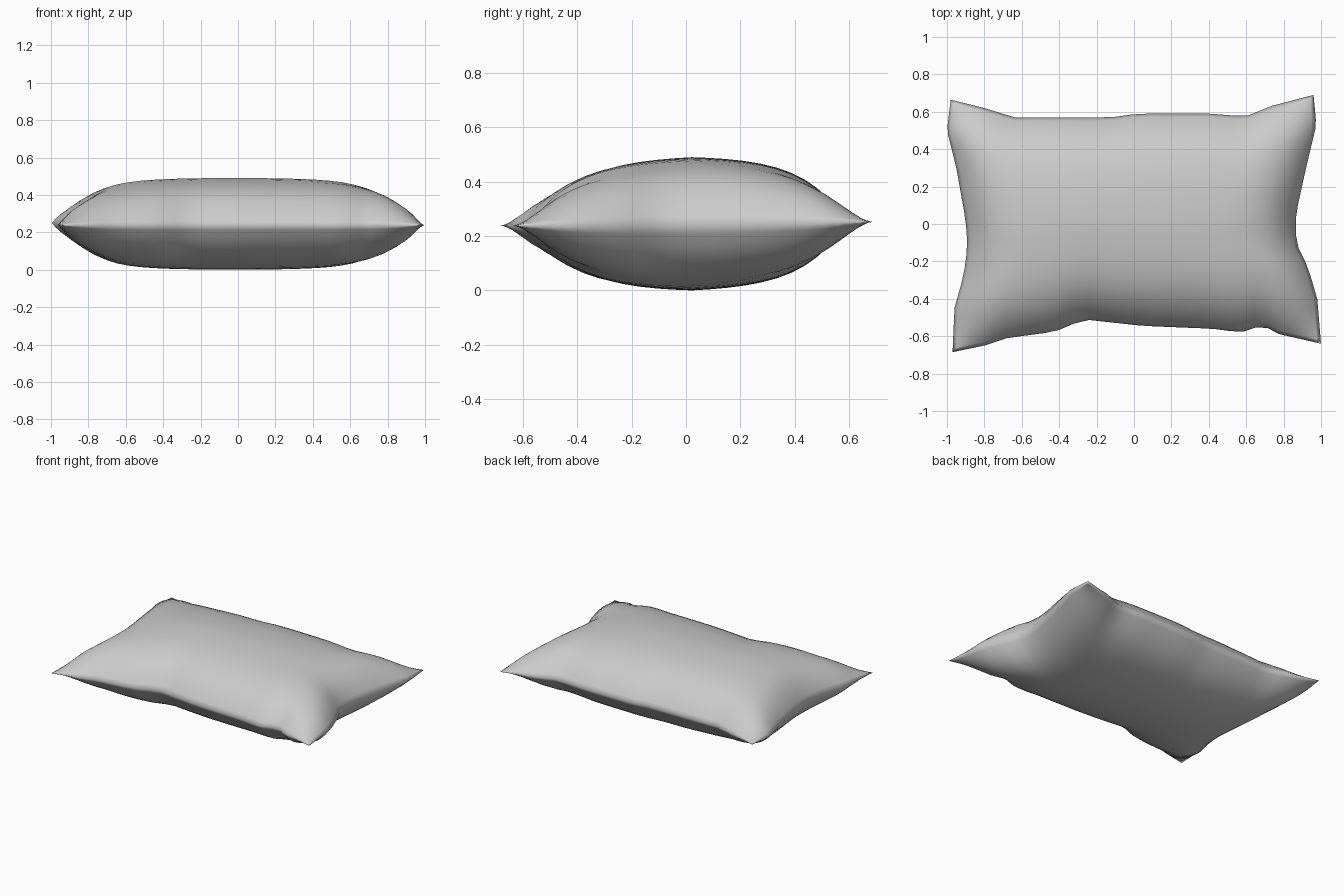
import bpy, bmesh, math
from mathutils import Vector

cube = bpy.data.objects.get("Cube")
if cube:
    bpy.data.objects.remove(cube)

# Seam outline: one wavy line per side of the pillow
FRONT = [(-.97, -.685), (-.8, -.65), (-.68, -.61), (-.42, -.575), (-.27, -.51), (.05, -.545),
         (.42, -.56), (.57, -.58), (.69, -.54), (.76, -.585), (1, -.64)]
BACK = [(-.98, .665), (-.8, .62), (-.64, .57), (-.12, .57), (.02, .59), (.4, .59),
        (.6, .575), (.73, .63), (.96, .69)]
LEFT = [(1, -.64), (.98, -.4), (.93, -.23), (.865, -.1), (.865, .05), (.92, .3),
        (.975, .53), (.96, .69)]
RIGHT = [(-.97, -.685), (-.96, -.45), (-.91, -.27), (-.89, -.12), (-.9, .02), (-.95, .3),
         (-1, .5), (-.98, .665)]
NU, NV = 32, 24
SEAM_Z, PUFF = .245, .245


def along(line, t, axis):
    """Point on a side line at fraction t of its length on the given axis."""
    a, b = line[0][axis], line[-1][axis]
    pos = a + (b - a) * t
    for p, q in zip(line, line[1:]):
        if pos <= q[axis] or q is line[-1]:
            f = (pos - p[axis]) / (q[axis] - p[axis])
            return Vector(p).lerp(Vector(q), f)


def spaced(i, n):
    """Grid fraction, packed more tightly toward the seam."""
    t = i / n
    return .3 * t + .7 * (1 - math.cos(math.pi * t)) / 2


def plan(s, t):
    """Blend the four sides into a flat patch."""
    f, b = along(FRONT, s, 0), along(BACK, s, 0)
    l, r = along(LEFT, t, 1), along(RIGHT, t, 1)
    corners = (Vector(FRONT[0]).lerp(Vector(FRONT[-1]), s)
               .lerp(Vector(BACK[0]).lerp(Vector(BACK[-1]), s), t))
    return f.lerp(b, t) + r.lerp(l, s) - corners


def rise(w, k):
    """Rises from the seam at a crisp slope, then levels off."""
    return (1 - math.exp(-k * w)) / (1 - math.exp(-k))


def puff(s, t):
    """Half thickness: gently domed, with thin pointed corners."""
    u, v = abs(2 * s - 1), abs(2 * t - 1)
    return PUFF * (1 - .08 * u * u) * rise(1 - u, 8) * rise(1 - v, 3.7)


# Pillow: top and bottom cloth sharing the seam
bm = bmesh.new()
layers = {1: {}, -1: {}}
for i in range(NU + 1):
    for j in range(NV + 1):
        s, t = spaced(i, NU), spaced(j, NV)
        p = plan(s, t)
        z = SEAM_Z + .01 * p.y
        on_seam = i in (0, NU) or j in (0, NV)
        h = 0 if on_seam else puff(s, t)
        layers[1][i, j] = bm.verts.new((p.x, p.y, z + h))
        layers[-1][i, j] = layers[1][i, j] if on_seam else bm.verts.new((p.x, p.y, z - h))
for side, grid in layers.items():
    for i in range(NU):
        for j in range(NV):
            quad = [grid[i, j], grid[i + 1, j], grid[i + 1, j + 1], grid[i, j + 1]]
            bm.faces.new(quad[::side])
for face in bm.faces:
    face.smooth = True

mesh = bpy.data.meshes.new("pillow")
bm.to_mesh(mesh)
bm.free()
pillow = bpy.data.objects.new("pillow", mesh)
bpy.context.collection.objects.link(pillow)

# Grey cloth
cloth = bpy.data.materials.new("grey cloth")
cloth.use_nodes = True
cloth.diffuse_color = (.6, .6, .6, 1)
cloth.node_tree.nodes["Principled BSDF"].inputs["Base Color"].default_value = (.6, .6, .6, 1)
mesh.materials.append(cloth)
